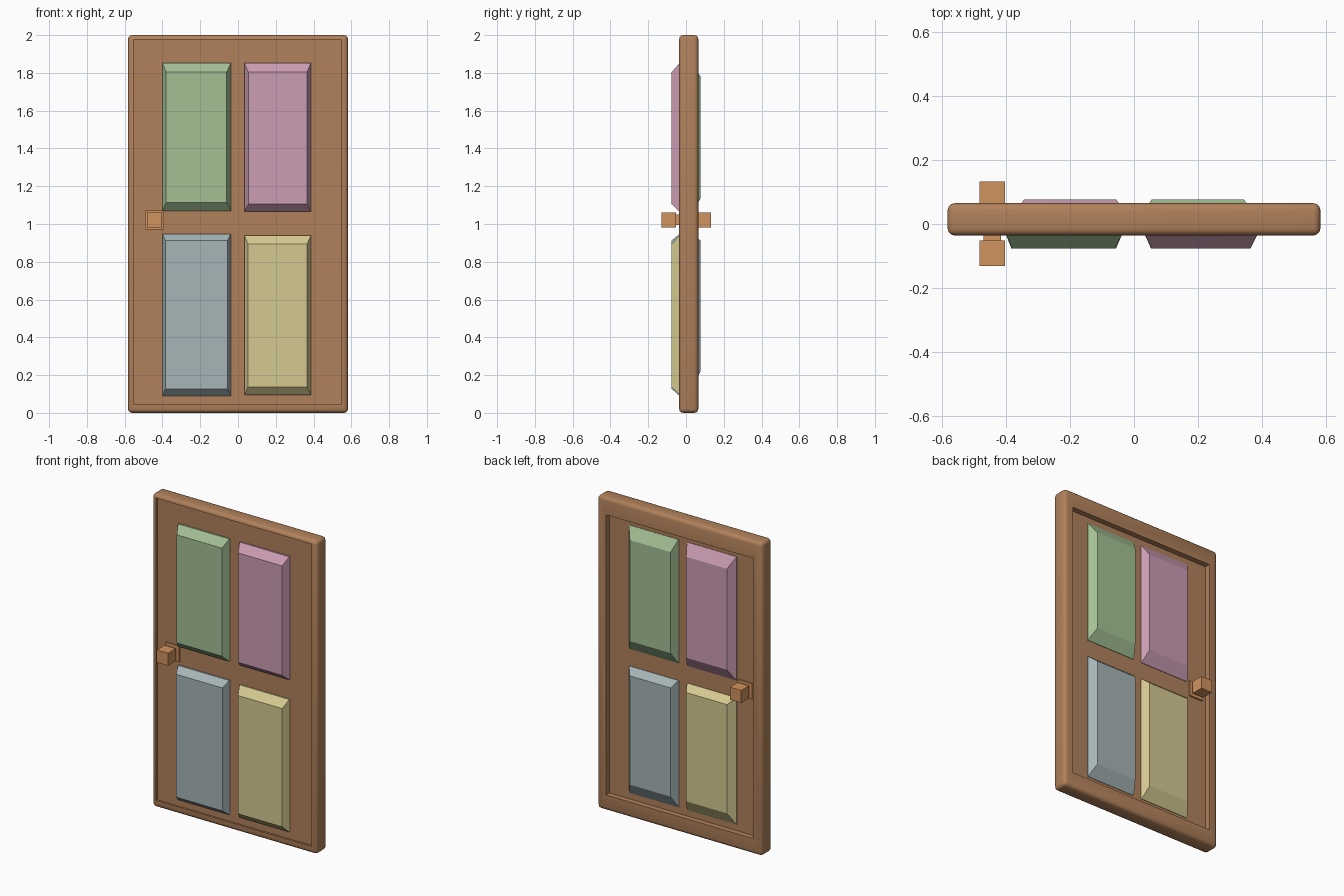
import bpy, bmesh

if "Cube" in bpy.data.objects:
    bpy.data.objects.remove(bpy.data.objects["Cube"])


def material(name, r, g, b):
    m = bpy.data.materials.new(name)
    m.diffuse_color = [((c / 255 + 0.055) / 1.055) ** 2.4 for c in (r, g, b)] + [1]
    m.use_nodes = True
    m.node_tree.nodes["Principled BSDF"].inputs["Base Color"].default_value = m.diffuse_color
    return m


wood = material("brown wood", 177, 129, 91)
knob_wood = material("light wood", 209, 147, 94)
green = material("soft green", 163, 192, 149)
pink = material("soft pink", 203, 156, 179)
blue = material("grey blue", 166, 181, 183)
yellow = material("soft yellow", 213, 202, 145)


def make_object(name, bm, mat):
    bmesh.ops.recalc_face_normals(bm, faces=bm.faces[:])
    mesh = bpy.data.meshes.new(name)
    bm.to_mesh(mesh)
    bm.free()
    mesh.materials.append(mat)
    ob = bpy.data.objects.new(name, mesh)
    bpy.context.collection.objects.link(ob)
    return ob


def box_bm(x0, x1, y0, y1, z0, z1):
    bm = bmesh.new()
    bmesh.ops.create_cube(bm, size=1)
    for v in bm.verts:
        v.co = (x0 if v.co.x < 0 else x1, y0 if v.co.y < 0 else y1, z0 if v.co.z < 0 else z1)
    return bm


def recess(bm, side, opening, floor_y):
    """Sink a rectangular opening into the front (-1) or back (1) face."""
    face = max(bm.faces, key=lambda f: side * f.calc_center_median().y + f.calc_area())
    face = max((f for f in bm.faces if f.normal.y * side > 0.99), key=lambda f: f.calc_area())
    mid = face.calc_center_median()
    x0, x1, z0, z1 = opening
    bmesh.ops.inset_individual(bm, faces=[face], thickness=0.005)
    for v in face.verts:
        v.co.x = x0 if v.co.x < mid.x else x1
        v.co.z = z0 if v.co.z < mid.z else z1
    bmesh.ops.inset_individual(bm, faces=[face], thickness=0)
    for v in face.verts:
        v.co.y = floor_y


FRONT_FLOOR, BACK_FLOOR = -0.024, 0.03

# Door slab: rounded block with a shallow front recess and a deeper back one
bm = box_bm(-0.583, 0.583, -0.036, 0.065, 0, 2)
bmesh.ops.bevel(bm, geom=bm.edges[:], offset=0.022, segments=3, profile=0.5, affect='EDGES')
bm.normal_update()
recess(bm, -1, (-0.553, 0.545, 0.045, 1.976), FRONT_FLOOR)
bm.normal_update()
recess(bm, 1, (-0.52, 0.52, 0.1, 1.89), BACK_FLOOR)
door = make_object("door_slab", bm, wood)
bpy.context.view_layer.objects.active = door
door.select_set(True)
bpy.ops.object.shade_smooth_by_angle(angle=0.6)
door.select_set(False)


def panel(name, mat, base, flat, floor_y, base_y, flat_y):
    """Raised panel: short skirt, then sloped sides up to a flat face."""
    bm = bmesh.new()
    rings = []
    for (x0, x1, z0, z1), y in ((base, floor_y), (base, base_y), (flat, flat_y)):
        rings.append([bm.verts.new((x, y, z)) for x, z in ((x0, z0), (x1, z0), (x1, z1), (x0, z1))])
    for a, b in zip(rings, rings[1:]):
        for i in range(4):
            j = (i + 1) % 4
            bm.faces.new((a[i], a[j], b[j], b[i]))
    bm.faces.new(rings[0])
    bm.faces.new(rings[-1])
    make_object(name, bm, mat)


# Front panels
for name, mat, base, flat in (
    ("green", green, (-0.40, -0.038, 1.07, 1.852), (-0.38, -0.06, 1.114, 1.804)),
    ("pink", pink, (0.034, 0.386, 1.066, 1.852), (0.055, 0.365, 1.105, 1.804)),
    ("blue", blue, (-0.40, -0.038, 0.09, 0.948), (-0.384, -0.056, 0.127, 0.912)),
    ("yellow", yellow, (0.034, 0.386, 0.094, 0.94), (0.053, 0.365, 0.138, 0.893)),
):
    panel("front_panel_" + name, mat, base, flat, FRONT_FLOOR + 0.004, -0.034, -0.076)

# Back panels, with the colours swapped left to right
for name, mat, side, base_z, flat_z in (
    ("green", green, 1, (1.06, 1.85), (1.135, 1.78)),
    ("pink", pink, -1, (1.06, 1.85), (1.135, 1.78)),
    ("blue", blue, 1, (0.14, 0.95), (0.218, 0.913)),
    ("yellow", yellow, -1, (0.14, 0.95), (0.218, 0.913)),
):
    bx = sorted((side * 0.03, side * 0.38))
    fx = sorted((side * 0.055, side * 0.343))
    panel("back_panel_" + name, mat, (*bx, *base_z), (*fx, *flat_z), BACK_FLOOR - 0.004, BACK_FLOOR + 0.003, 0.077)

# Knobs: plate, stem and cube on each side
KX, KZ = -0.443, 1.022
for side, floor, cube_y, end_y in (("front", FRONT_FLOOR, -0.052, -0.131), ("back", BACK_FLOOR, 0.054, 0.133)):
    d = -1 if side == "front" else 1
    for part, h, ya, yb in (
        ("plate", 0.05, floor - d * 0.004, floor + d * 0.01),
        ("stem", 0.027, floor, cube_y + d * 0.005),
        ("knob", 0.04, cube_y, end_y),
    ):
        y0, y1 = sorted((ya, yb))
        make_object(side + "_" + part, box_bm(KX - h, KX + h, y0, y1, KZ - h, KZ + h), knob_wood)
